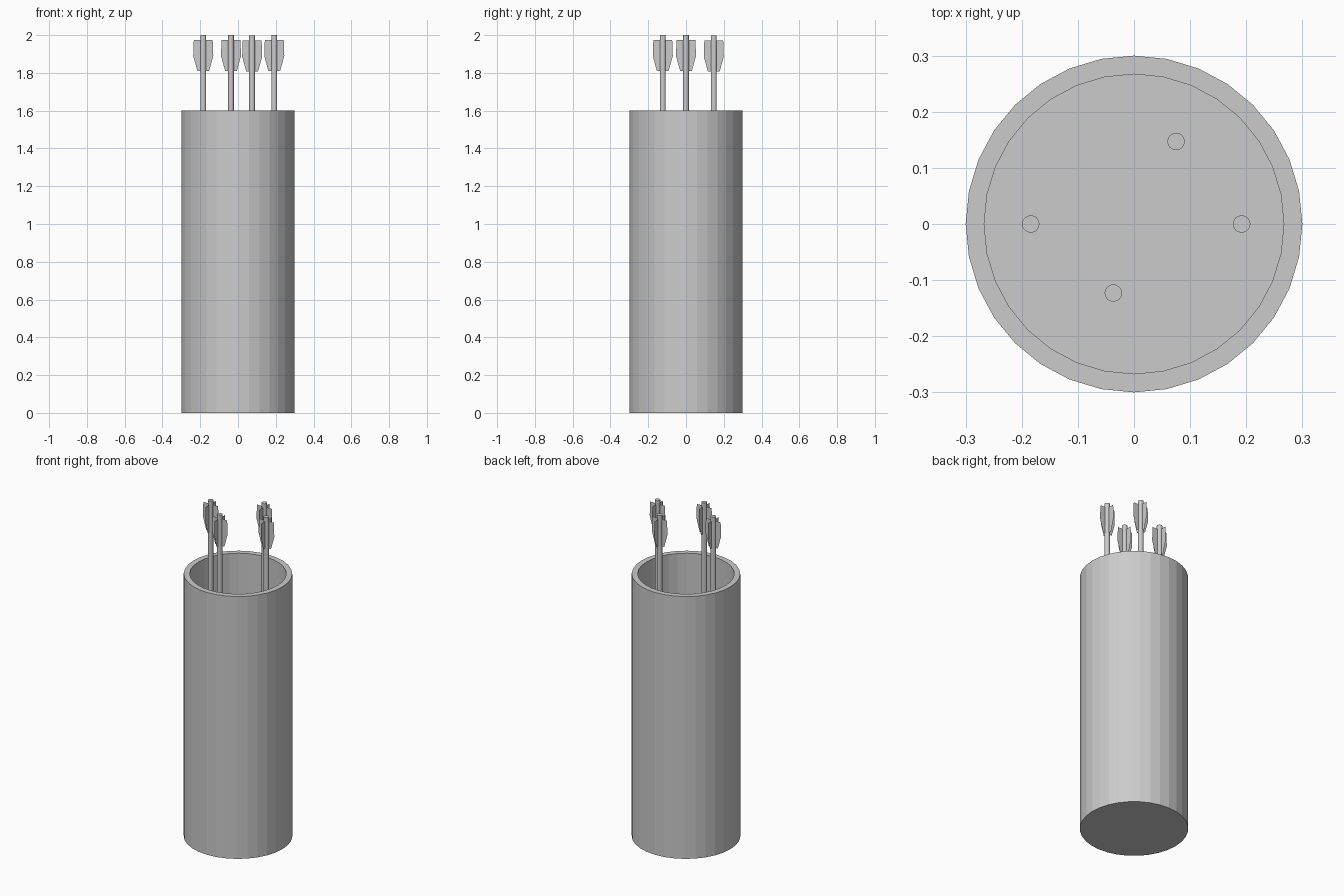
import bpy, bmesh
from math import sin, cos, pi

if "Cube" in bpy.data.objects:
    bpy.data.objects.remove(bpy.data.objects["Cube"])

SIDES = 32
FLOOR = 0.033


def make_object(name, bm):
    mesh = bpy.data.meshes.new(name)
    bm.to_mesh(mesh)
    bm.free()
    obj = bpy.data.objects.new(name, mesh)
    bpy.context.collection.objects.link(obj)
    return obj


def ring(bm, radius, z, sides):
    return [bm.verts.new((radius * sin(2 * pi * i / sides),
                          radius * cos(2 * pi * i / sides), z)) for i in range(sides)]


def lathe(bm, profile, sides):
    # Skin stacked rings and close both ends
    rings = [ring(bm, r, z, sides) for r, z in profile]
    for a, b in zip(rings, rings[1:]):
        for i in range(sides):
            j = (i + 1) % sides
            bm.faces.new((a[i], a[j], b[j], b[i]))
    bm.faces.new(rings[0])
    bm.faces.new(rings[-1])
    bmesh.ops.recalc_face_normals(bm, faces=bm.faces)


# Open tube with a closed floor
bm = bmesh.new()
lathe(bm, [(0.30, 0), (0.30, 1.6), (0.267, 1.6), (0.267, FLOOR)], SIDES)
make_object("quiver_tube", bm)


def arrow(index, x, y, top):
    # Shaft standing on the floor of the tube
    bm = bmesh.new()
    lathe(bm, [(0.0155, FLOOR - top), (0.0155, 0)], 16)
    shaft = make_object(f"arrow_shaft_{index}", bm)
    shaft.location = (x, y, top)

    # Four thin feather vanes in a cross
    bm = bmesh.new()
    vane = [(0.0, -0.025), (0.050, -0.025), (0.053, -0.11), (0.031, -0.19), (0.0, -0.19)]
    for k in range(4):
        c, s = cos(k * pi / 2), sin(k * pi / 2)
        bm.faces.new([bm.verts.new((r * c, r * s, z)) for r, z in vane])
    vanes = make_object(f"arrow_vanes_{index}", bm)
    vanes.location = (x, y, top)


for n, spot in enumerate([(-0.184, 0, 2.0), (-0.037, -0.123, 2.0),
                          (0.075, 0.147, 1.997), (0.192, 0, 2.0)], 1):
    arrow(n, *spot)
